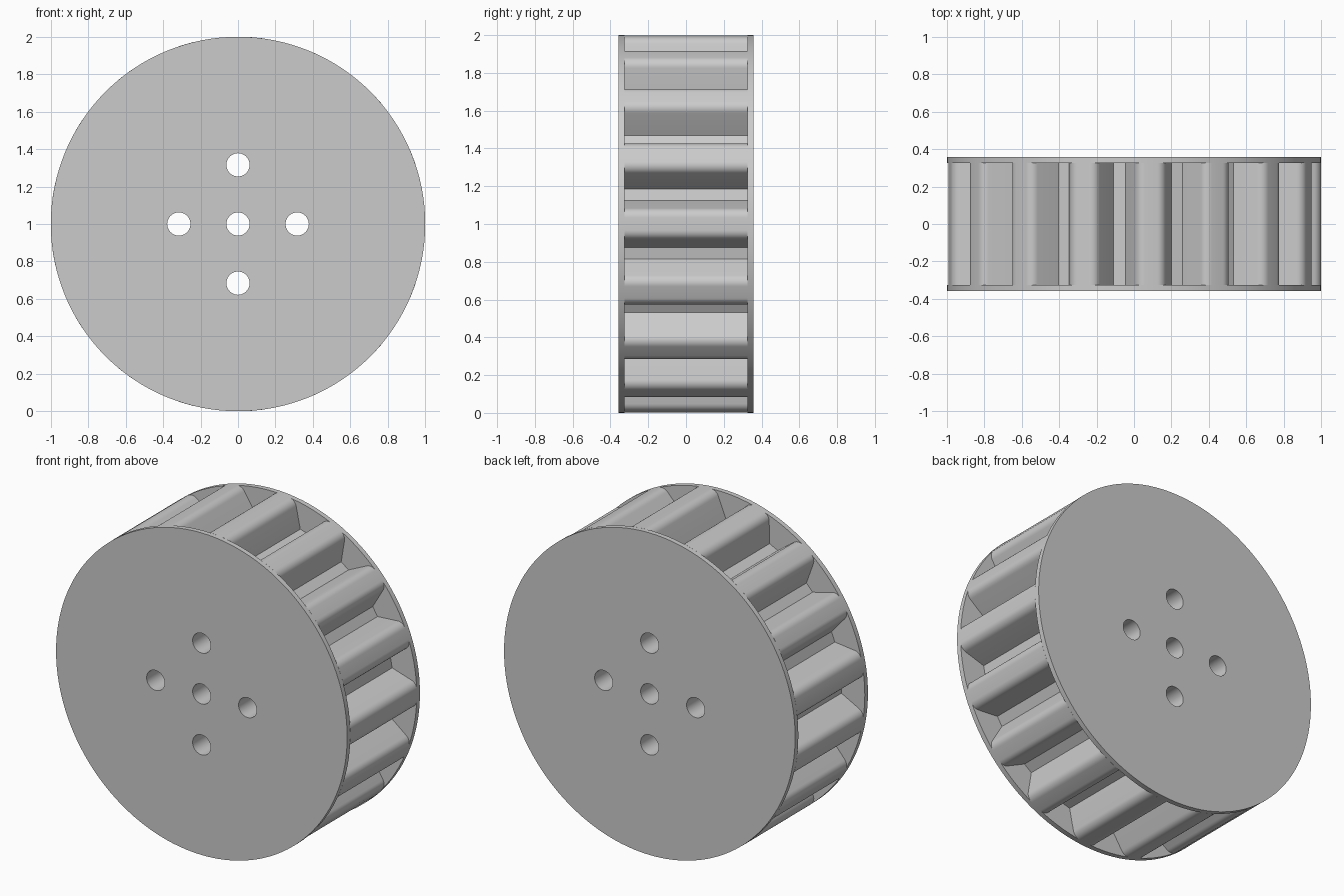
import bpy, bmesh, math

if "Cube" in bpy.data.objects:
    bpy.data.objects.remove(bpy.data.objects["Cube"])

TEETH = 17
ROOT_R = 0.84                  # radius of the groove floor
GAP = math.radians(2.14)       # half angle of the groove floor
TIP_C, TIP_T = 0.052, 0.033    # tooth tip rounding radius and sideways offset
HALF, INNER = 0.357, 0.326     # half depth of the wheel and of the toothed core

grey = bpy.data.materials.new("light_grey")
grey.diffuse_color = (0.6, 0.6, 0.6, 1)
grey.use_nodes = True
grey.node_tree.nodes["Principled BSDF"].inputs["Base Color"].default_value = grey.diffuse_color


def circle(cx, cy, r, n):
    return [(cx + r * math.cos(2 * math.pi * i / n), cy + r * math.sin(2 * math.pi * i / n))
            for i in range(n)]


def plate(name, outline, y0, y1):
    """Outline in x/z with the five bolt holes, extruded from y0 to y1."""
    curve = bpy.data.curves.new(name, 'CURVE')
    curve.dimensions = '2D'
    curve.fill_mode = 'BOTH'
    curve.extrude = (y1 - y0) / 2
    holes = [(0, 0), (0.316, 0), (-0.316, 0), (0, 0.316), (0, -0.316)]
    for pts in [outline] + [circle(x, z, 0.062, 40) for x, z in holes]:
        s = curve.splines.new('POLY')
        s.points.add(len(pts) - 1)
        for p, (x, z) in zip(s.points, pts):
            p.co = (x, z, 0, 1)
        s.use_cyclic_u = True
    ob = bpy.data.objects.new(name, curve)
    bpy.context.collection.objects.link(ob)
    ob.location = (0, (y0 + y1) / 2, 1)
    ob.rotation_euler = (math.pi / 2, 0, 0)
    bpy.ops.object.select_all(action='DESELECT')
    ob.select_set(True)
    bpy.context.view_layer.objects.active = ob
    bpy.ops.object.convert(target='MESH')
    ob = bpy.context.object
    # weld caps to walls
    bm = bmesh.new()
    bm.from_mesh(ob.data)
    bmesh.ops.remove_doubles(bm, verts=bm.verts, dist=1e-5)
    bmesh.ops.recalc_face_normals(bm, faces=bm.faces)
    bm.to_mesh(ob.data)
    bm.free()
    ob.data.materials.clear()
    ob.data.materials.append(grey)
    bpy.ops.object.shade_smooth_by_angle(angle=math.radians(30))
    return ob


# one tooth pointing along +x: base corner, rounded tip, base corner
half = math.pi / TEETH - GAP
bx, by = ROOT_R * math.cos(half), ROOT_R * math.sin(half)
cx = 1 - TIP_C
dx, dy = bx - cx, by - TIP_T
# angle where the flank from the base corner touches the tip rounding
touch = math.atan2(dy, dx) - math.acos(TIP_C / math.hypot(dx, dy))
upper = [(cx + TIP_C * math.cos(touch * i / 8), TIP_T + TIP_C * math.sin(touch * i / 8))
         for i in range(9)]
tooth = [(bx, -by)] + [(x, -y) for x, y in reversed(upper)] + upper + [(bx, by)]

# repeat the tooth around the core
gear = []
for k in range(TEETH):
    a = 2 * math.pi * k / TEETH
    c, s = math.cos(a), math.sin(a)
    gear += [(x * c - y * s, x * s + y * c) for x, y in tooth]

plate("toothed_core", gear, -INNER, INNER)
plate("front_disc", circle(0, 0, 1, 128), -HALF, -INNER)
plate("back_disc", circle(0, 0, 1, 128), INNER, HALF)
